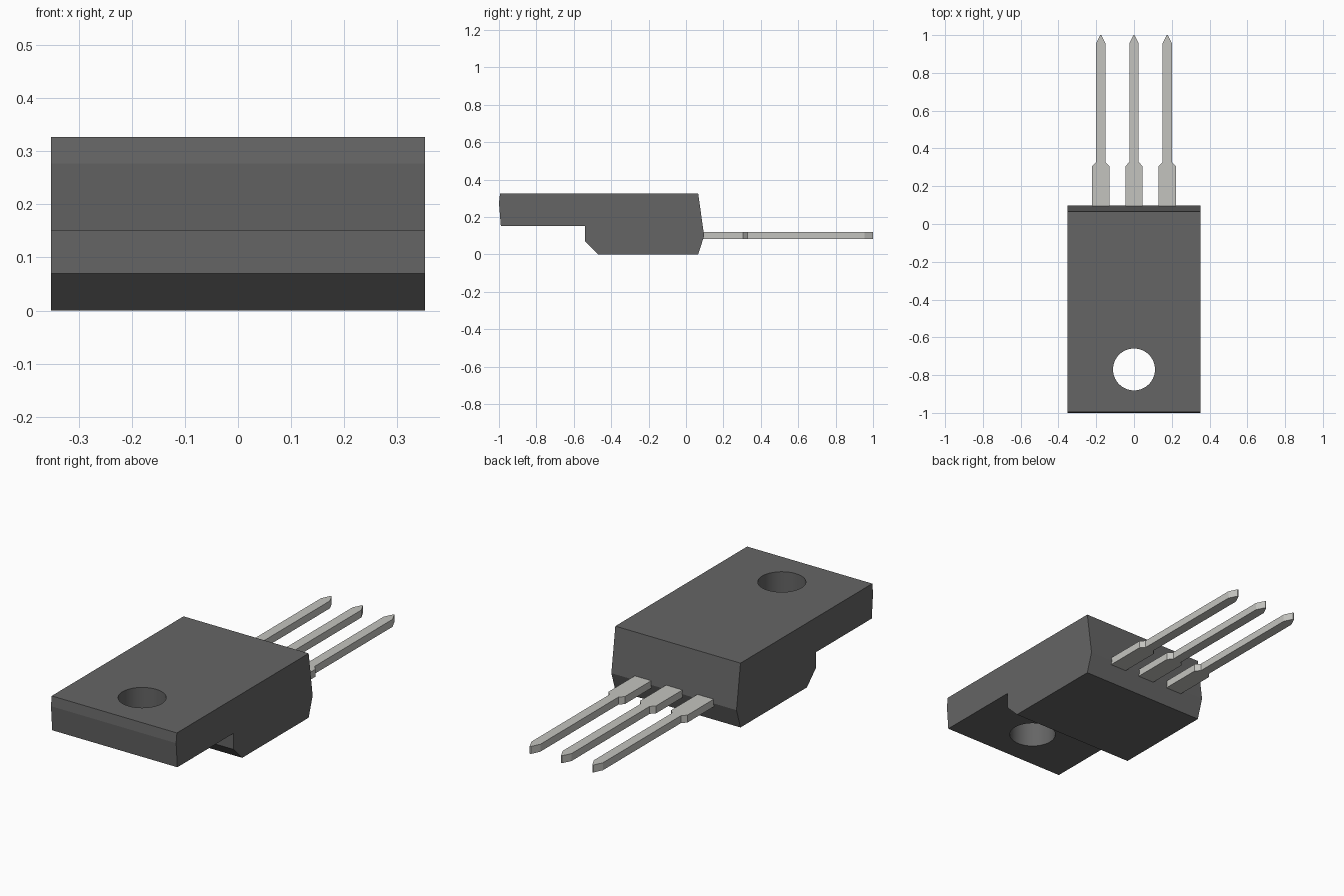
import bpy, bmesh
from mathutils import Vector

if "Cube" in bpy.data.objects:
    bpy.data.objects.remove(bpy.data.objects["Cube"])


def material(name, color):
    m = bpy.data.materials.new(name)
    m.diffuse_color = color
    m.use_nodes = True
    m.node_tree.nodes["Principled BSDF"].inputs["Base Color"].default_value = m.diffuse_color
    return m


def prism(name, points, offset, mat):
    """Closed outline of 3D points, extruded along offset."""
    bm = bmesh.new()
    face = bm.faces.new([bm.verts.new(p) for p in points])
    new = bmesh.ops.extrude_face_region(bm, geom=[face])["geom"]
    bmesh.ops.translate(bm, vec=Vector(offset),
                        verts=[v for v in new if isinstance(v, bmesh.types.BMVert)])
    bmesh.ops.recalc_face_normals(bm, faces=bm.faces)
    mesh = bpy.data.meshes.new(name)
    bm.to_mesh(mesh)
    bm.free()
    mesh.materials.append(mat)
    obj = bpy.data.objects.new(name, mesh)
    bpy.context.collection.objects.link(obj)
    return obj


plastic = material("dark_plastic", (0.13, 0.13, 0.13, 1))
metal = material("lead_metal", (0.55, 0.55, 0.52, 1))

# Body: side profile (y, z) with thin mounting tab, extruded across x
HALF = 0.352
profile = [(-0.994, 0.327), (-1.0, 0.277), (-0.99, 0.151), (-0.54, 0.151),
           (-0.54, 0.07), (-0.469, 0), (0.065, 0), (0.097, 0.1), (0.065, 0.327)]
body = prism("body", [(-HALF, y, z) for y, z in profile], (2 * HALF, 0, 0), plastic)

# Mounting hole through the tab
bpy.ops.mesh.primitive_cylinder_add(vertices=64, radius=0.111, depth=1,
                                    location=(0, -0.77, 0.25))
cutter = bpy.context.object
cutter.name = "hole_cutter"
cutter.data.materials.append(plastic)
cut = body.modifiers.new("mounting_hole", "BOOLEAN")
cut.operation = "DIFFERENCE"
cut.solver = "EXACT"
cut.object = cutter
bpy.context.view_layer.objects.active = body
bpy.ops.object.modifier_apply(modifier=cut.name)
bpy.data.objects.remove(cutter)
bpy.ops.object.select_all(action="DESELECT")
body.select_set(True)
bpy.ops.object.shade_smooth_by_angle(angle=0.14)

# Leads: mirrored half outline (half width, y), wide shoulder to pointed tip
half = [(0.046, 0.085), (0.046, 0.305), (0.025, 0.328), (0.025, 0.955), (0.003, 1.0)]
outline = half + [(-x, y) for x, y in reversed(half)]
for side, cx in (("left", -0.176), ("middle", 0), ("right", 0.176)):
    prism(side + "_lead", [(cx + x, y, 0.082) for x, y in outline], (0, 0, 0.038), metal)
